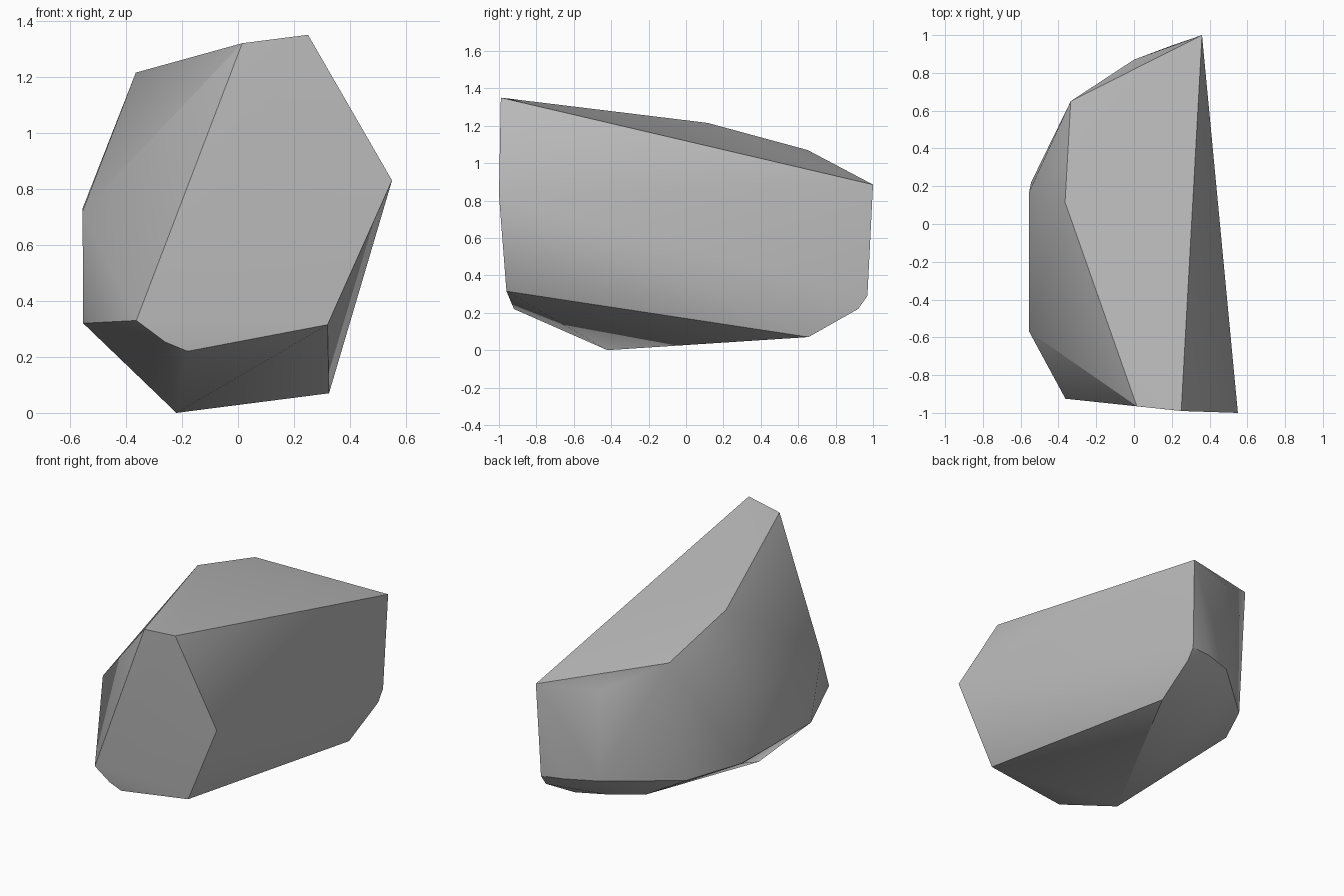
import bpy
import bmesh
import math

cube = bpy.data.objects.get("Cube")
if cube:
    bpy.data.objects.remove(cube, do_unlink=True)

# Stone colour
stone = bpy.data.materials.new("stone_grey")
stone.use_nodes = True
grey = (0.5, 0.5, 0.5, 1)
stone.diffuse_color = grey
bsdf = stone.node_tree.nodes["Principled BSDF"]
bsdf.inputs["Base Color"].default_value = grey
bsdf.inputs["Roughness"].default_value = 0.9

# Corner groups of the faceted boulder
front_corners = [
    (0.25, -0.99, 1.35), (0.55, -1, 0.83), (0.32, -0.96, 0.315),
    (-0.18, -0.92, 0.22), (-0.26, -0.922, 0.253),
    (-0.363, -0.925, 0.33), (0.015, -0.965, 1.32),
]
ridge_corners = [(-0.365, 0.115, 1.215), (-0.335, 0.65, 1.07), (0.36, 1, 0.885)]
right_corners = [
    (-0.555, -0.57, 0.72), (-0.555, 0.17, 0.73),
    (-0.553, -0.47, 0.32), (-0.545, 0.22, 0.32),
]
back_corners = [
    (0, 0.87, 0.89), (0, 0.87, 0.31), (0.2, 0.945, 0.3),
    (0.345, 0.97, 0.29), (0.345, 0.92, 0.22), (-0.38, 0.54, 0.29),
]
base_corners = [(-0.22, -0.42, 0), (0.325, 0.655, 0.07),
                (0.08, 0.7, 0.14), (-0.14, 0.6, 0.16)]

# Wrap the corners in a closed faceted shell
bm = bmesh.new()
for group in (front_corners, ridge_corners, right_corners, back_corners, base_corners):
    for corner in group:
        bm.verts.new(corner)
bmesh.ops.convex_hull(bm, input=bm.verts[:])
loose = [v for v in bm.verts if not v.link_faces]
bmesh.ops.delete(bm, geom=loose, context='VERTS')
# Merge the nearly flat triangles into broad facets
bmesh.ops.dissolve_limit(bm, angle_limit=math.radians(2),
                         verts=bm.verts[:], edges=bm.edges[:])
bmesh.ops.recalc_face_normals(bm, faces=bm.faces[:])

mesh = bpy.data.meshes.new("boulder")
bm.to_mesh(mesh)
bm.free()
mesh.materials.append(stone)
boulder = bpy.data.objects.new("boulder", mesh)
bpy.context.collection.objects.link(boulder)

# Soft shading across shallow facets, crisp main ridges
bpy.ops.object.select_all(action='DESELECT')
boulder.select_set(True)
bpy.context.view_layer.objects.active = boulder
bpy.ops.object.shade_smooth_by_angle(angle=math.radians(32))
